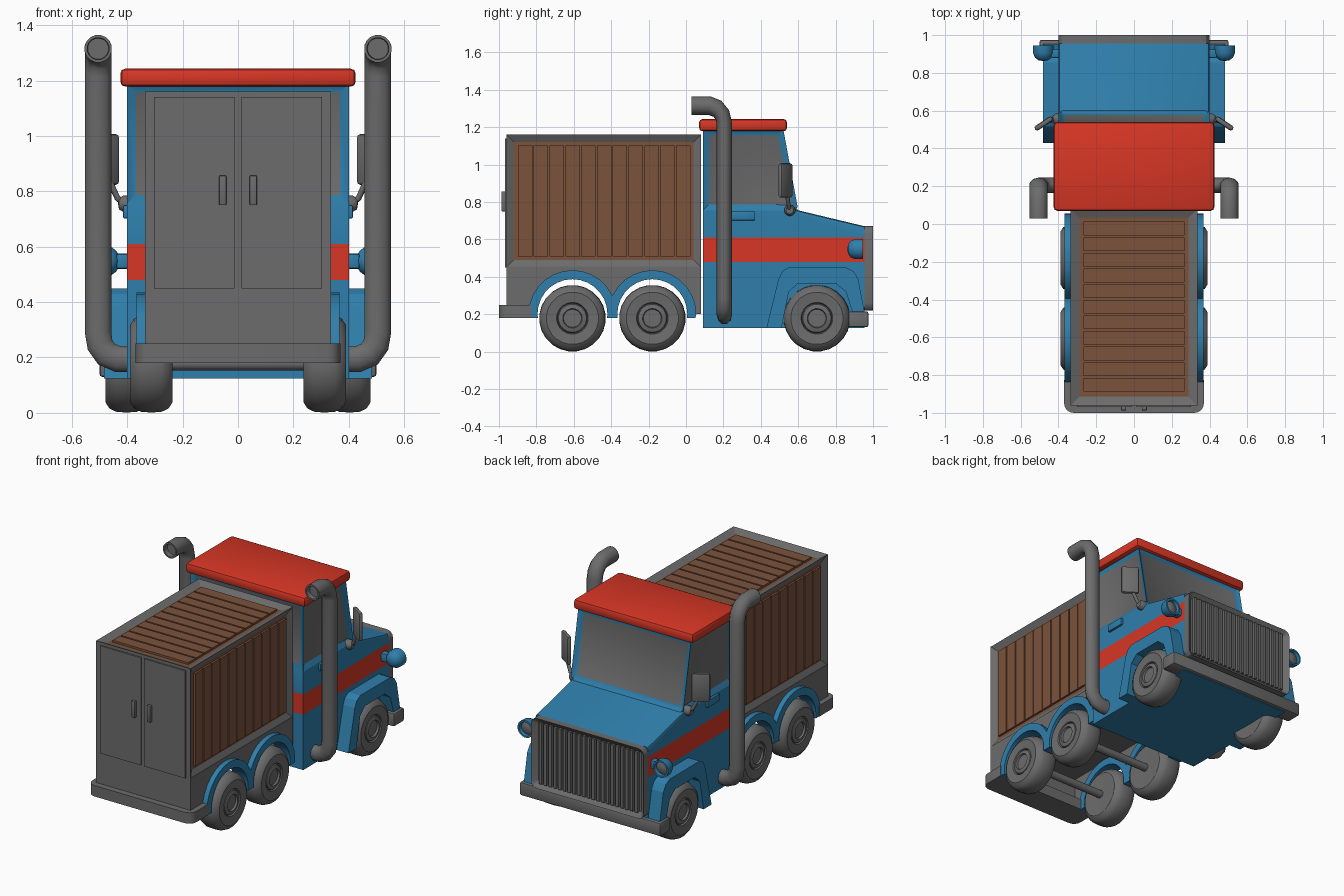
import bpy, bmesh, math
from mathutils import Vector, Matrix

if "Cube" in bpy.data.objects:
    bpy.data.objects.remove(bpy.data.objects["Cube"])


def material(name, rgb):
    m = bpy.data.materials.new(name)
    m.diffuse_color = (*rgb, 1)
    m.use_nodes = True
    m.node_tree.nodes["Principled BSDF"].inputs["Base Color"].default_value = m.diffuse_color
    return m


GREY = material("grey", (0.15, 0.15, 0.15))
BLUE = material("blue", (0.028, 0.21, 0.41))
RED = material("red", (0.68, 0.037, 0.018))
BROWN = material("brown", (0.20, 0.085, 0.045))


def finish(name, bm, mats, smooth=35):
    bmesh.ops.recalc_face_normals(bm, faces=bm.faces)
    me = bpy.data.meshes.new(name)
    for f in bm.faces:
        f.smooth = smooth > 0
    bm.to_mesh(me)
    bm.free()
    if smooth:
        me.set_sharp_from_angle(angle=math.radians(smooth))
    for m in mats:
        me.materials.append(m)
    ob = bpy.data.objects.new(name, me)
    bpy.context.collection.objects.link(ob)
    return ob


def box_bm(x, y, z):
    bm = bmesh.new()
    c = Vector((sum(x) / 2, sum(y) / 2, sum(z) / 2))
    s = Vector((abs(x[1] - x[0]), abs(y[1] - y[0]), abs(z[1] - z[0])))
    bmesh.ops.create_cube(bm, size=1, matrix=Matrix.Translation(c) @ Matrix.Diagonal((*s, 1)))
    return bm


def bevel(bm, width, pick=lambda e: True, seg=2):
    bmesh.ops.bevel(bm, geom=[e for e in bm.edges if pick(e)], offset=width,
                    segments=seg, profile=0.5, affect='EDGES')


def box(name, x, y, z, mat, bev=0.0):
    bm = box_bm(x, y, z)
    if bev:
        bevel(bm, bev)
    return finish(name, bm, [mat])


def prism_bm(pts, x0, x1):
    """side profile of (y, z) points extruded along x"""
    bm = bmesh.new()
    f = bm.faces.new([bm.verts.new((x0, y, z)) for y, z in pts])
    r = bmesh.ops.extrude_face_region(bm, geom=[f])
    bmesh.ops.translate(bm, vec=(x1 - x0, 0, 0),
                        verts=[v for v in r["geom"] if isinstance(v, bmesh.types.BMVert)])
    return bm


def lathe(name, profile, center, axis, mat, n=24, sign=1):
    """(radius, height) profile turned around the x or y axis"""
    bm = bmesh.new()
    rings = []
    for r, h in profile:
        ring = []
        for i in range(n):
            a = 2 * math.pi * (i + 0.5) / n
            u, v = r * math.cos(a), r * math.sin(a)
            p = (h * sign, u, v) if axis == 'x' else (u, h * sign, v)
            ring.append(bm.verts.new(Vector(p) + Vector(center)))
        rings.append(ring)
    for a, b in zip(rings, rings[1:]):
        for i in range(n):
            j = (i + 1) % n
            bm.faces.new((a[i], a[j], b[j], b[i]))
    bmesh.ops.remove_doubles(bm, verts=bm.verts, dist=1e-5)
    return finish(name, bm, [mat])


def tube(name, pts, radius, mat, yscale=1.0):
    cu = bpy.data.curves.new(name, 'CURVE')
    cu.dimensions = '3D'
    cu.bevel_depth, cu.bevel_resolution = radius, 3
    sp = cu.splines.new('POLY')
    sp.points.add(len(pts) - 1)
    for p, (x, y, z) in zip(sp.points, pts):
        p.co = (x, y / yscale, z, 1)
    sp.use_smooth = True
    cu.materials.append(mat)
    ob = bpy.data.objects.new(name, cu)
    ob.scale.y = yscale
    bpy.context.collection.objects.link(ob)


def arc(cy, cz, r, a0, a1, n):
    return [(cy + r * math.cos(math.radians(a0 + (a1 - a0) * i / n)),
             cz + r * math.sin(math.radians(a0 + (a1 - a0) * i / n))) for i in range(n + 1)]


# cargo box with recessed side and roof panels
bm = box_bm((-0.335, 0.335), (-0.96, 0.08), (0.45, 1.16))
bm.normal_update()
for axis, margin in ((0, 0.055), (2, 0.065)):
    faces = [f for f in bm.faces if f.normal[axis] > 0.9 or (axis == 0 and f.normal.x < -0.9)]
    bmesh.ops.inset_individual(bm, faces=faces, thickness=margin, depth=-0.02)
    for f in faces:
        f.material_index = 1
finish("cargo_box", bm, [GREY, BROWN], 0)

# wooden planks in the recesses
for i in range(11):
    y0 = -0.903 + i * 0.0845
    y = (y0 + 0.004, y0 + 0.0815)
    for s in (1, -1):
        box("side_plank", (s * 0.31, s * 0.328), y, (0.507, 1.103), BROWN)
    t = -0.893 + i * 0.0827
    box("roof_plank", (-0.268, 0.268), (t + 0.005, t + 0.078), (1.13, 1.153), BROWN)

# lower skirts, end plates and rear bumper
REAR = (-0.607, -0.18)
skirt = [(-0.96, 0.455), (-0.96, 0.2)]
for cy in REAR:
    skirt += arc(cy, 0.2, 0.2, 180, 0, 14)
skirt += [(0.08, 0.2), (0.08, 0.455)]
for s in (1, -1):
    finish("skirt", prism_bm(skirt, s * 0.31, s * 0.335), [GREY], 0)
box("rear_plate", (-0.335, 0.335), (-0.96, -0.93), (0.2, 0.455), GREY)
box("front_plate", (-0.335, 0.335), (0.05, 0.08), (0.2, 0.455), GREY)
bm = box_bm((-0.37, 0.37), (-1.0, -0.825), (0.18, 0.25))
bevel(bm, 0.05, lambda e: all(v.co.y < -0.99 for v in e.verts)
      and abs(e.verts[0].co.z - e.verts[1].co.z) > 0.01, 4)
finish("rear_bumper", bm, [GREY])

# rear doors and handles
for s in (1, -1):
    box("rear_door", (s * 0.012, s * 0.303), (-0.969, -0.955), (0.45, 1.14), GREY)
    box("rear_door_handle", (s * 0.042, s * 0.068), (-0.987, -0.965), (0.75, 0.857), GREY, 0.004)

# cab: body profile, stripe by height, inset windows
cab = [(0.09, 0.125), (0.955, 0.125), (0.955, 0.67), (0.60, 0.755), (0.52, 1.19), (0.09, 1.19)]
bm = prism_bm(cab, -0.40, 0.40)
bmesh.ops.recalc_face_normals(bm, faces=bm.faces)
for z in (0.48, 0.61, 0.755):
    bmesh.ops.bisect_plane(bm, geom=bm.verts[:] + bm.edges[:] + bm.faces[:],
                           plane_co=(0, 0, z), plane_no=(0, 0, 1), dist=1e-4)
bm.normal_update()
for f in bm.faces:
    zc = f.calc_center_median().z
    if 0.48 < zc < 0.61 and abs(f.normal.z) < 0.1:
        f.material_index = 1
glass = [f for f in bm.faces if f.calc_center_median().z > 0.8 and abs(f.normal.z) < 0.5]
bmesh.ops.inset_individual(bm, faces=glass, thickness=0.046, depth=-0.018)
for f in glass:
    f.material_index = 2
bm.normal_update()
bevel(bm, 0.018, lambda e: all(0.65 < v.co.z < 0.76 and v.co.y > 0.59 and abs(v.co.x) > 0.39
                               for v in e.verts) and abs(e.verts[0].co.y - e.verts[1].co.y) > 0.1)
finish("cab", bm, [BLUE, RED, GREY], 30)

# cab roof
box("roof", (-0.425, 0.425), (0.07, 0.54), (1.178, 1.243), RED, 0.018)

# grille with vertical bars
bm = box_bm((-0.40, 0.40), (0.955, 1.0), (0.22, 0.67))
bevel(bm, 0.04, lambda e: abs(e.verts[0].co.y - e.verts[1].co.y) > 0.01, 3)
bm.normal_update()
bmesh.ops.inset_individual(bm, faces=[f for f in bm.faces if f.normal.y > 0.9],
                           thickness=0.035, depth=-0.028)
finish("grille_frame", bm, [GREY], 30)
for i in range(21):
    x = -0.34 + i * 0.034
    box("grille_bar", (x - 0.01, x + 0.01), (0.965, 0.992), (0.25, 0.64), GREY)

# front bumper
box("front_bumper", (-0.50, 0.50), (0.868, 0.975), (0.13, 0.215), GREY, 0.01)

# wheels, outer profile with hub rings
TYRE = [(0, -0.07), (0.14, -0.077), (0.164, -0.062), (0.176, -0.036), (0.178, 0), (0.176, 0.036),
        (0.164, 0.062), (0.14, 0.077), (0.085, 0.07), (0.08, 0.058), (0.075, 0.068),
        (0.052, 0.074), (0.048, 0.062), (0, 0.062)]
FENDER = [(0.43, 0.125), (0.495, 0.39), (0.515, 0.43), (0.55, 0.45), (0.855, 0.45), (0.895, 0.43),
          (0.92, 0.39), (0.955, 0.21), (0.89, 0.21), (0.855, 0.32), (0.80, 0.365), (0.60, 0.365),
          (0.55, 0.32), (0.51, 0.125)]
for s in (1, -1):
    for cy in REAR:
        lathe("rear_wheel", TYRE, (s * 0.313, cy, 0.178), 'x', GREY, 24, s)
        # arched rear fender
        pts = [(cy + 0.23, 0.18)] + arc(cy, 0.2, 0.235, 0, 180, 14) + [(cy - 0.23, 0.18)]
        pts += [(cy - 0.185, 0.18)] + arc(cy, 0.2, 0.187, 180, 0, 14) + [(cy + 0.185, 0.18)]
        finish("rear_fender", prism_bm(pts, s * 0.27, s * 0.367), [BLUE], 30)
    lathe("front_wheel", TYRE, (s * 0.402, 0.70, 0.178), 'x', GREY, 24, s)
    finish("front_fender", prism_bm(FENDER, s * 0.38, s * 0.483), [BLUE], 0)

    # headlight pod, lens and stem
    c = (s * 0.48, 0.905, 0.548)
    lathe("headlight", [(0, -0.042), (0.025, -0.039), (0.044, -0.025), (0.055, 0), (0.055, 0.04),
                        (0.044, 0.04), (0.04, 0.02), (0, 0.02)], c, 'y', BLUE, 20)
    lathe("headlight_lens", [(0.04, 0.021), (0.02, 0.03), (0, 0.032)], c, 'y', GREY, 20)
    box("headlight_stem", (s * 0.39, s * 0.44), (0.88, 0.925), (0.52, 0.575), BLUE, 0.008)

    # door handle
    box("door_handle", (s * 0.395, s * 0.415), (0.245, 0.37), (0.702, 0.75), BLUE, 0.005)

    # exhaust stack: inward foot, upright, rearward tip
    path = [(0.36, 0.205, 0.195), (0.435, 0.205, 0.195), (0.475, 0.205, 0.212),
            (0.498, 0.205, 0.245), (0.505, 0.205, 0.29), (0.505, 0.205, 1.22),
            (0.505, 0.195, 1.265), (0.505, 0.168, 1.298), (0.505, 0.125, 1.315), (0.505, 0.03, 1.315)]
    tube("exhaust_stack", [(s * x, y, z) for x, y, z in path], 0.05, GREY, 0.82)
    lathe("exhaust_tip", [(0.05, 0), (0.04, 0), (0.038, 0.03), (0, 0.03)],
          (s * 0.505, 0.03, 1.315), 'y', GREY, 16)

    # side mirror on a bent stalk
    bm = box_bm((-0.055, 0.055), (-0.014, 0.014), (-0.092, 0.092))
    bevel(bm, 0.013)
    bm.transform(Matrix.Translation((s * 0.478, 0.532, 0.915))
                 @ Matrix.Rotation(math.radians(-34 * s), 4, 'Z'))
    finish("mirror", bm, [GREY])
    tube("mirror_stalk", [(s * 0.41, 0.555, 0.755), (s * 0.435, 0.55, 0.775),
                          (s * 0.465, 0.54, 0.84)], 0.011, GREY)
    lathe("mirror_mount", [(0.03, -0.02), (0.03, 0.01), (0.02, 0.025), (0, 0.028)],
          (s * 0.405, 0.555, 0.755), 'x', GREY, 16, s)

# axles
for cy in REAR + (0.70,):
    lathe("axle", [(0, -0.3), (0.025, -0.3), (0.025, 0.3), (0, 0.3)], (0, cy, 0.178), 'x', GREY, 12)
